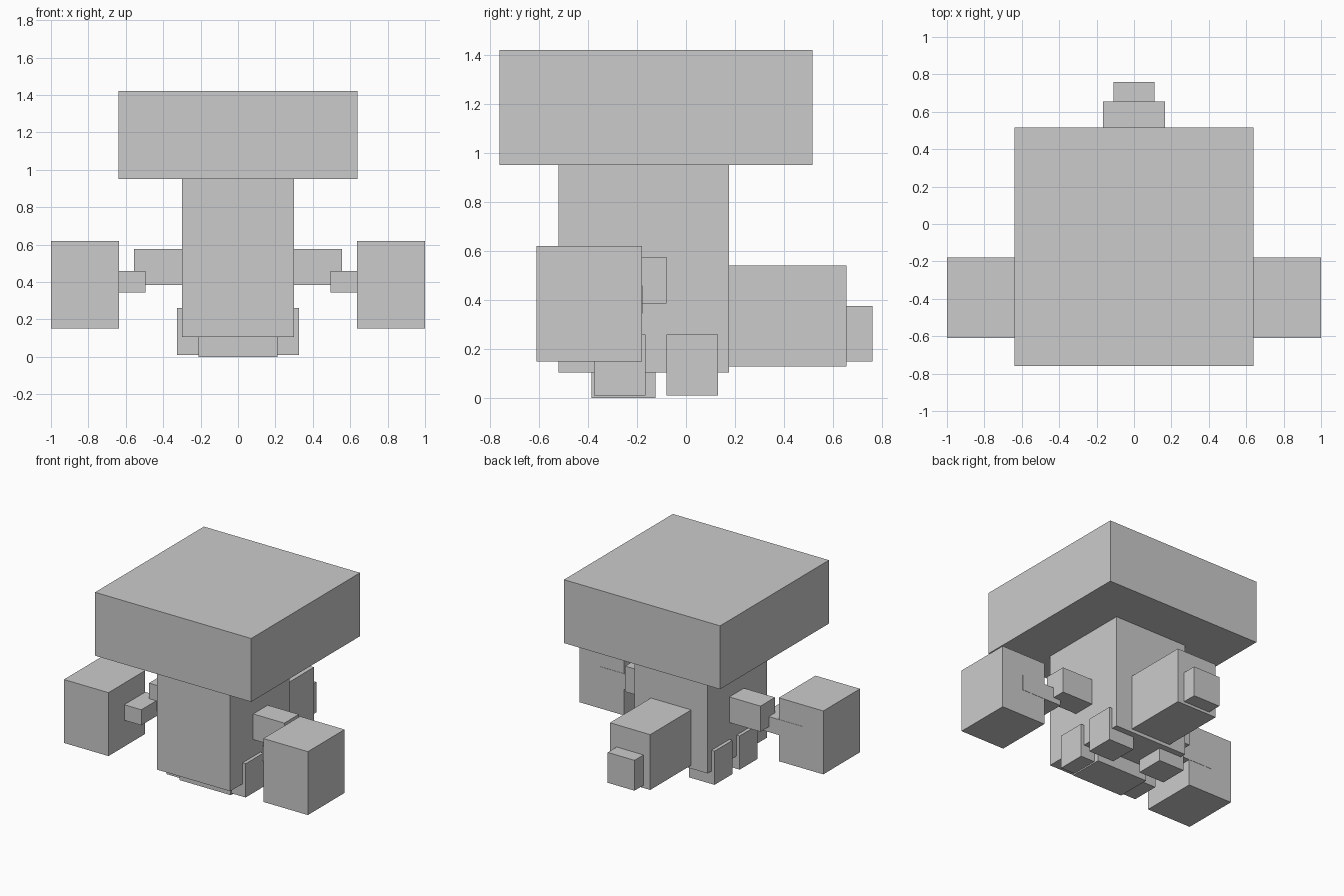
import bpy

cube = bpy.data.objects.get("Cube")
if cube:
    bpy.data.objects.remove(cube, do_unlink=True)

# Single plain grey material
grey = bpy.data.materials.new("plain_grey")
grey.use_nodes = True
colour = (0.6, 0.6, 0.6, 1)
grey.diffuse_color = colour
grey.node_tree.nodes["Principled BSDF"].inputs["Base Color"].default_value = colour


def box(name, xs, ys, zs):
    """Box spanning the given (low, high) range on each axis."""
    spans = (xs, ys, zs)
    bpy.ops.mesh.primitive_cube_add(size=1, location=[(a + b) / 2 for a, b in spans])
    obj = bpy.context.object
    obj.name = name
    obj.scale = [b - a for a, b in spans]
    bpy.ops.object.transform_apply(location=False, rotation=False, scale=True)
    obj.data.materials.append(grey)
    return obj


def pair(name, xs, ys, zs):
    """Box on the left (+x) and its mirror on the right."""
    box("left_" + name, xs, ys, zs)
    box("right_" + name, (-xs[1], -xs[0]), ys, zs)


# Head and body
box("head", (-0.64, 0.64), (-0.76, 0.515), (0.95, 1.42))
box("body", (-0.3, 0.3), (-0.52, 0.175), (0.105, 0.95))

# Arms and big hands
pair("upper_arm", (0.29, 0.555), (-0.25, -0.08), (0.385, 0.575))
pair("forearm", (0.495, 0.825), (-0.425, -0.178), (0.345, 0.46))
pair("hand", (0.635, 1.0), (-0.61, -0.18), (0.15, 0.62))

# Legs and the plate under the belly
pair("front_leg", (0.115, 0.325), (-0.375, -0.165), (0.01, 0.26))
pair("back_leg", (0.115, 0.325), (-0.08, 0.13), (0.01, 0.26))
box("belly_plate", (-0.21, 0.21), (-0.385, -0.125), (0, 0.11))

# Tail
box("tail", (-0.165, 0.165), (0.17, 0.655), (0.13, 0.54))
box("tail_tip", (-0.11, 0.11), (0.65, 0.76), (0.15, 0.375))
